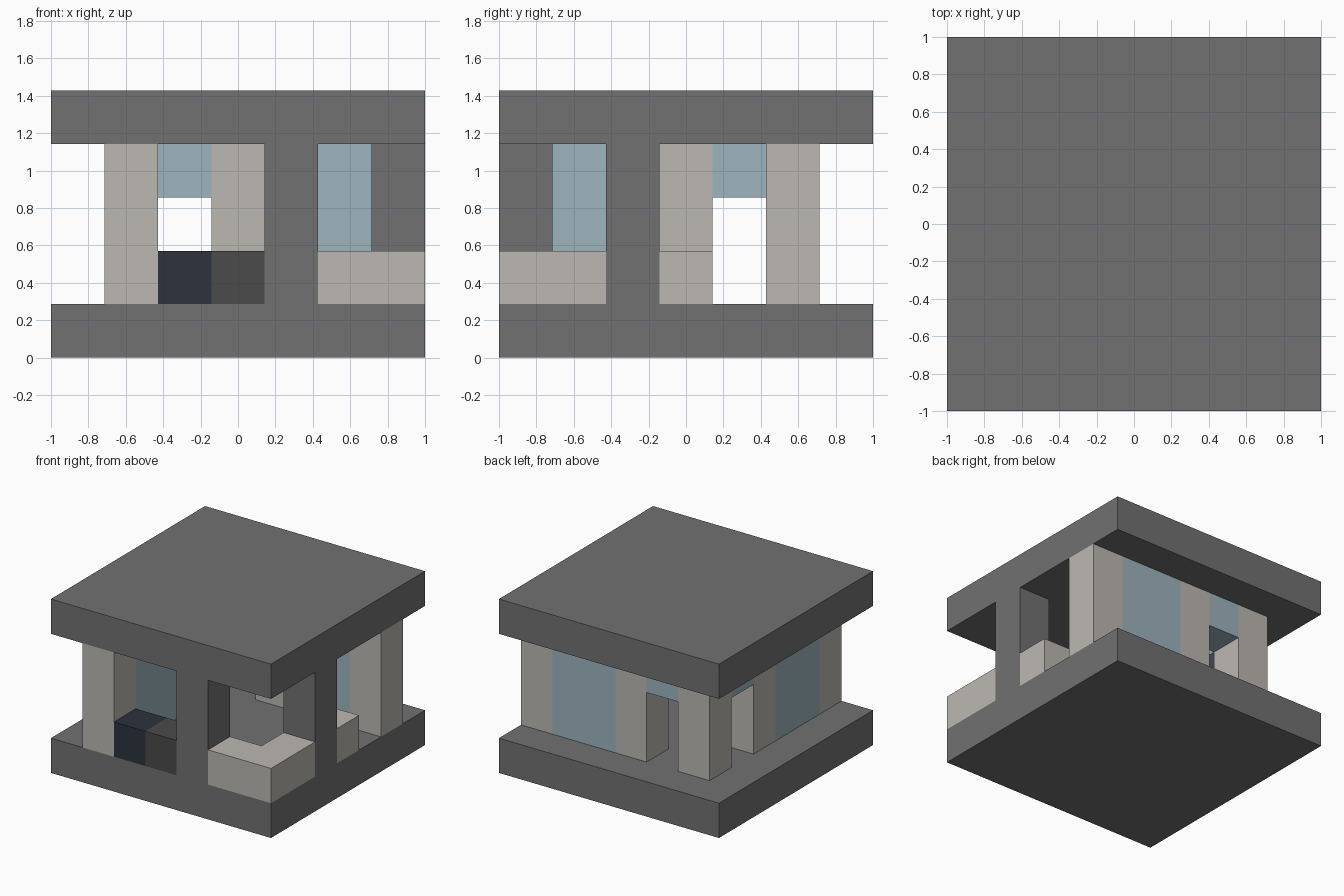
import bpy
import bmesh
from mathutils import Vector

cube = bpy.data.objects.get("Cube")
if cube:
    bpy.data.objects.remove(cube, do_unlink=True)

CELL = 2 / 7  # the building sits on a grid of 7 x 7 x 5 cells


def material(name, colour):
    mat = bpy.data.materials.new(name)
    mat.use_nodes = True
    mat.diffuse_color = (*colour, 1)
    mat.node_tree.nodes["Principled BSDF"].inputs["Base Color"].default_value = (*colour, 1)
    return mat


concrete = material("grey concrete", (0.165, 0.165, 0.165))
plaster = material("warm white plaster", (0.503, 0.479, 0.445))
glass = material("pale blue glass", (0.337, 0.456, 0.515))
navy = material("dark navy", (0.025, 0.032, 0.048))
charcoal = material("charcoal", (0.069, 0.069, 0.069))


def block(name, mat, start, size):
    """Box given by its lowest grid corner and its size, both in cells."""
    mesh = bpy.data.meshes.new(name)
    bm = bmesh.new()
    bmesh.ops.create_cube(bm, size=1)
    for v in bm.verts:
        cell = [s + (c + 0.5) * n for s, c, n in zip(start, v.co, size)]
        v.co = Vector(cell) * CELL - Vector((1, 1, 0))
    bm.to_mesh(mesh)
    bm.free()
    mesh.materials.append(mat)
    obj = bpy.data.objects.new(name, mesh)
    bpy.context.collection.objects.link(obj)
    return obj


def mirrored_pair(name, mat, start, size):
    """A block and its twin across the diagonal of the plan."""
    x, y, z = start
    w, d, h = size
    block(name + "_a", mat, start, size)
    block(name + "_b", mat, (7 - y - d, 7 - x - w, z), (d, w, h))


# Floor and roof slabs
block("floor_slab", concrete, (0, 0, 0), (7, 7, 1))
block("roof_slab", concrete, (0, 0, 4), (7, 7, 1))

# Walls, windows and doorway lintels, alike on the left and back sides
mirrored_pair("end_wall", plaster, (1, 0, 1), (1, 1, 3))
mirrored_pair("window", glass, (1, 1, 1), (1, 2, 3))
mirrored_pair("door_wall", plaster, (1, 3, 1), (1, 1, 3))
mirrored_pair("door_lintel", glass, (1, 4, 3), (1, 1, 1))
block("corner_wall", plaster, (1, 5, 1), (1, 1, 3))

# Open front corner: pillars and low L-shaped parapet
mirrored_pair("pillar", concrete, (4, 0, 1), (1, 1, 3))
block("parapet_front", plaster, (5, 0, 1), (2, 1, 1))
block("parapet_side", plaster, (6, 1, 1), (1, 1, 1))

# Low blocks between the pillars and end walls
block("navy_counter", navy, (2, 0, 1), (1, 1, 1))
block("charcoal_counter", charcoal, (3, 0, 1), (1, 1, 1))
block("side_low_wall", plaster, (6, 3, 1), (1, 1, 1))
